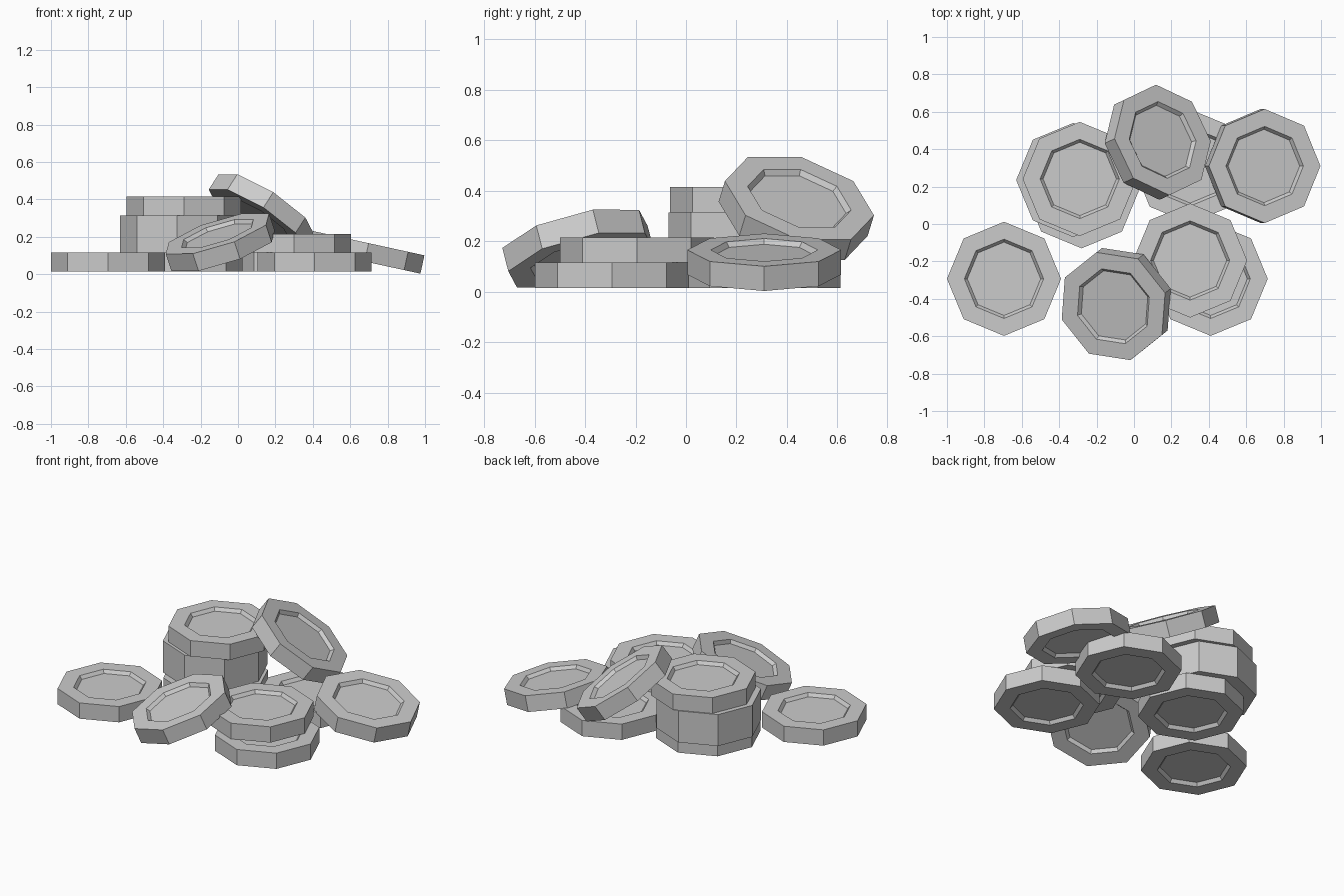
import bpy
import bmesh
from math import radians, cos, sin, pi
from mathutils import Matrix, Vector

if "Cube" in bpy.data.objects:
    bpy.data.objects.remove(bpy.data.objects["Cube"])

R, H = 0.305, 0.05             # coin radius and half thickness
RIM, FLOOR, DEPTH = 0.212, 0.196, 0.02
SIDES = 8


def coin_mesh():
    """Octagonal coin with a shallow recess in both faces."""
    bm = bmesh.new()
    profile = [(FLOOR, -H + DEPTH), (RIM, -H), (R, -H),
               (R, H), (RIM, H), (FLOOR, H - DEPTH)]
    rings = [[bm.verts.new((r * cos(2 * pi * k / SIDES), r * sin(2 * pi * k / SIDES), z))
              for k in range(SIDES)] for r, z in profile]
    for a, b in zip(rings, rings[1:]):
        for k in range(SIDES):
            n = (k + 1) % SIDES
            bm.faces.new((a[k], a[n], b[n], b[k]))
    bm.faces.new(rings[0][::-1])
    bm.faces.new(rings[-1])
    bmesh.ops.recalc_face_normals(bm, faces=bm.faces)
    mesh = bpy.data.meshes.new("coin")
    bm.to_mesh(mesh)
    bm.free()
    return mesh


MESH = coin_mesh()


def add_coin(name, centre, lean=0, towards=0, spin=0):
    """Place a coin whose top leans by 'lean' degrees towards a compass angle."""
    ob = bpy.data.objects.new(name, MESH)
    bpy.context.collection.objects.link(ob)
    t = radians(towards)
    axis = Vector((-sin(t), cos(t), 0))
    ob.matrix_world = (Matrix.Translation(centre)
                       @ Matrix.Rotation(radians(lean), 4, axis)
                       @ Matrix.Rotation(radians(spin), 4, 'Z'))
    return ob


# single coins lying flat
add_coin("flat_coin_left", (-0.695, -0.293, 0.065))
add_coin("flat_coin_back", (0.30, 0.308, 0.065))

# tall stack, back left
for i, (x, y) in enumerate([(-0.28, 0.175), (-0.325, 0.235), (-0.325, 0.235), (-0.29, 0.241)]):
    add_coin(f"tall_stack_coin_{i + 1}", (x, y, 0.065 + 0.1 * i))

# short stack, front right
for i, (x, y) in enumerate([(0.41, -0.293), (0.30, -0.195)]):
    add_coin(f"short_stack_coin_{i + 1}", (x, y, 0.065 + 0.1 * i))

# leaning coins
add_coin("leaning_coin_right", (0.688, 0.31, 0.117), 12.3, 0)
add_coin("leaning_coin_front", (-0.095, -0.428, 0.171), 22.5, 218, 16)
add_coin("leaning_coin_back", (0.127, 0.437, 0.33), 35.5, 25.5, 3)
